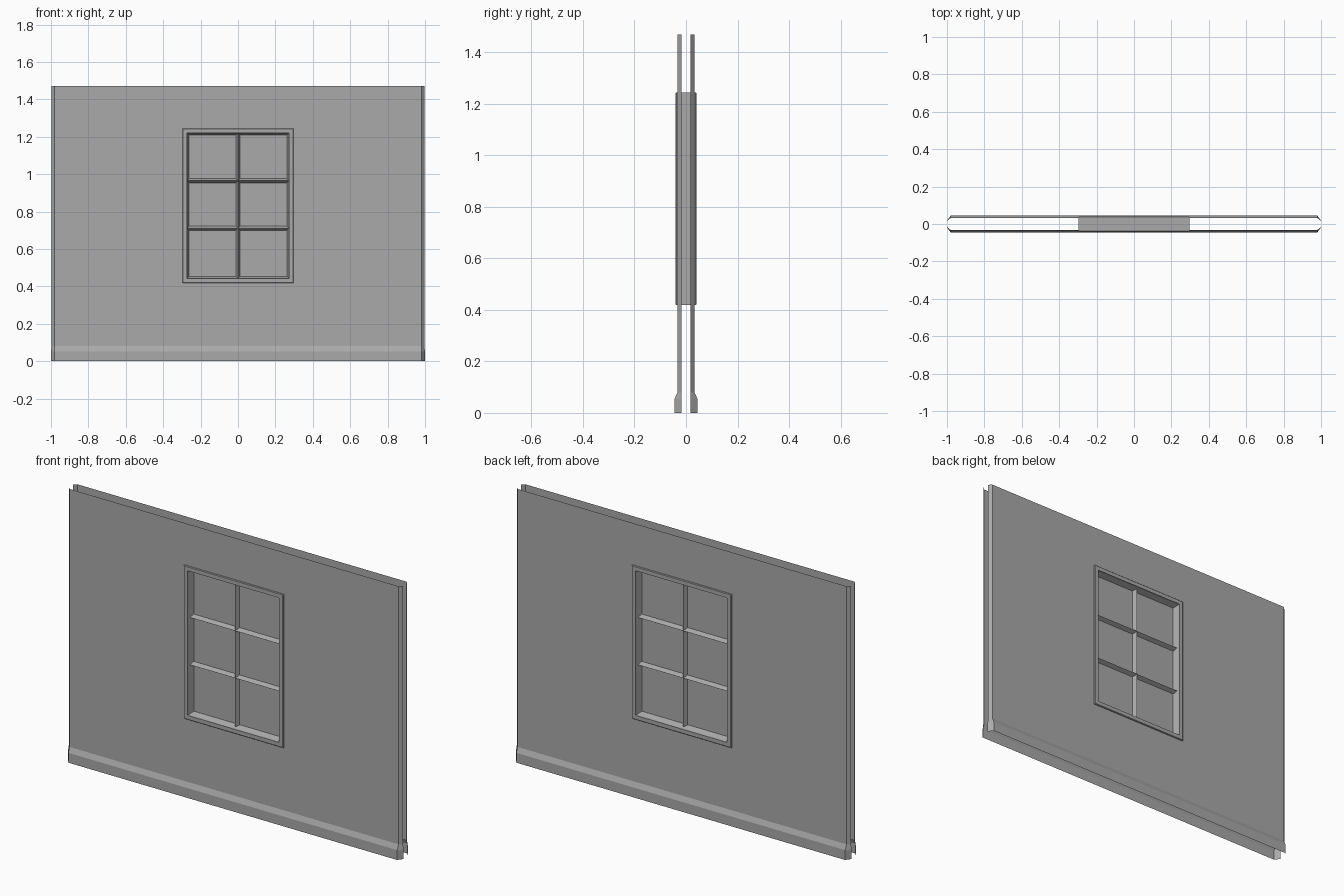
import bpy
import bmesh

cube = bpy.data.objects.get("Cube")
if cube:
    bpy.data.objects.remove(cube, do_unlink=True)

grey = bpy.data.materials.new("wall_grey")
grey.use_nodes = True
GREY = (0.4, 0.4, 0.4, 1)
grey.diffuse_color = GREY
grey.node_tree.nodes["Principled BSDF"].inputs["Base Color"].default_value = GREY

# Window outline
HALF_W, SILL, HEAD = 0.297, 0.418, 1.245
CUT = 0.012      # wall opening sits under the frame
GLASS = 0.036    # inset from the outer frame edge to the pane


def finish(name, bm, recalc=False):
    if recalc:
        bmesh.ops.recalc_face_normals(bm, faces=bm.faces)
    mesh = bpy.data.meshes.new(name)
    bm.to_mesh(mesh)
    bm.free()
    mesh.materials.append(grey)
    obj = bpy.data.objects.new(name, mesh)
    bpy.context.collection.objects.link(obj)
    return obj


def wall_sheet(name, side):
    """Thin open panel with skirting, turned-in ends and a window opening."""
    bm = bmesh.new()
    # Height, face depth and end position of each row
    rows = [(0, 0.045, 1), (0.053, 0.045, 1), (0.08, 0.033, 0.996),
            (SILL + CUT, 0.033, 0.996), (HEAD - CUT, 0.033, 0.996),
            (1.47, 0.033, 0.996)]
    grid = []
    for z, depth, end in rows:
        xs = [-end, -0.98, CUT - HALF_W, HALF_W - CUT, 0.98, end]
        grid.append([bm.verts.new((side * x, -side * (0.018 if abs(x) == end else depth), z))
                     for x in xs])
    for r in range(len(grid) - 1):
        for c in range(5):
            if (r, c) != (3, 2):
                a, b = grid[r], grid[r + 1]
                bm.faces.new((a[c], a[c + 1], b[c + 1], b[c]))
    return finish(name, bm)


def window_frame():
    """Rectangular loops bridged from the front reveal round to the back reveal."""
    bm = bmesh.new()
    front = [(GLASS, 0), (0.024, -0.03), (0.024, -0.04), (0.003, -0.04), (0, -0.037)]
    profile = front + [(i, -y) for i, y in reversed(front[1:])]
    loops = []
    for inset, y in profile:
        w, low, high = HALF_W - inset, SILL + inset, HEAD - inset
        loops.append([bm.verts.new((x, y, z)) for x, z in
                      ((-w, low), (w, low), (w, high), (-w, high))])
    for a, b in zip(loops, loops[1:] + loops[:1]):
        for i in range(4):
            j = (i + 1) % 4
            bm.faces.new((a[i], a[j], b[j], b[i]))
    return finish("window_frame", bm, True)


def box(name, w, d, low, high):
    bm = bmesh.new()
    bmesh.ops.create_cube(bm, size=1)
    bmesh.ops.scale(bm, vec=(w, d, high - low), verts=bm.verts)
    bmesh.ops.translate(bm, vec=(0, 0, (low + high) / 2), verts=bm.verts)
    return finish(name, bm)


def glazing_bar(name, start, end, vertical):
    """Diamond-section bar along x or z."""
    bm = bmesh.new()
    half, tip = 0.0125, 0.025
    section = [(-half, 0), (0, -tip), (half, 0), (0, tip)]
    ends = []
    for p in (start, end):
        ends.append([bm.verts.new((p[0] + s, y, p[1]) if vertical else (p[0], y, p[1] + s))
                     for s, y in section])
    a, b = ends
    for i in range(4):
        j = (i + 1) % 4
        bm.faces.new((a[i], a[j], b[j], b[i]))
    bm.faces.new(a)
    bm.faces.new(b)
    return finish(name, bm, True)


# Front and back wall panels
wall_sheet("front_wall_panel", 1)
wall_sheet("back_wall_panel", -1)

# Window frame, pane and glazing bars
window_frame()
w, low, high = HALF_W - 0.03, SILL + 0.03, HEAD - 0.03
box("window_pane", 2 * w, 0.004, low, high)
glazing_bar("vertical_glazing_bar", (0, low), (0, high), True)
for label, z in (("lower", 0.71), ("upper", 0.965)):
    glazing_bar(label + "_glazing_bar", (-w, z), (w, z), False)
